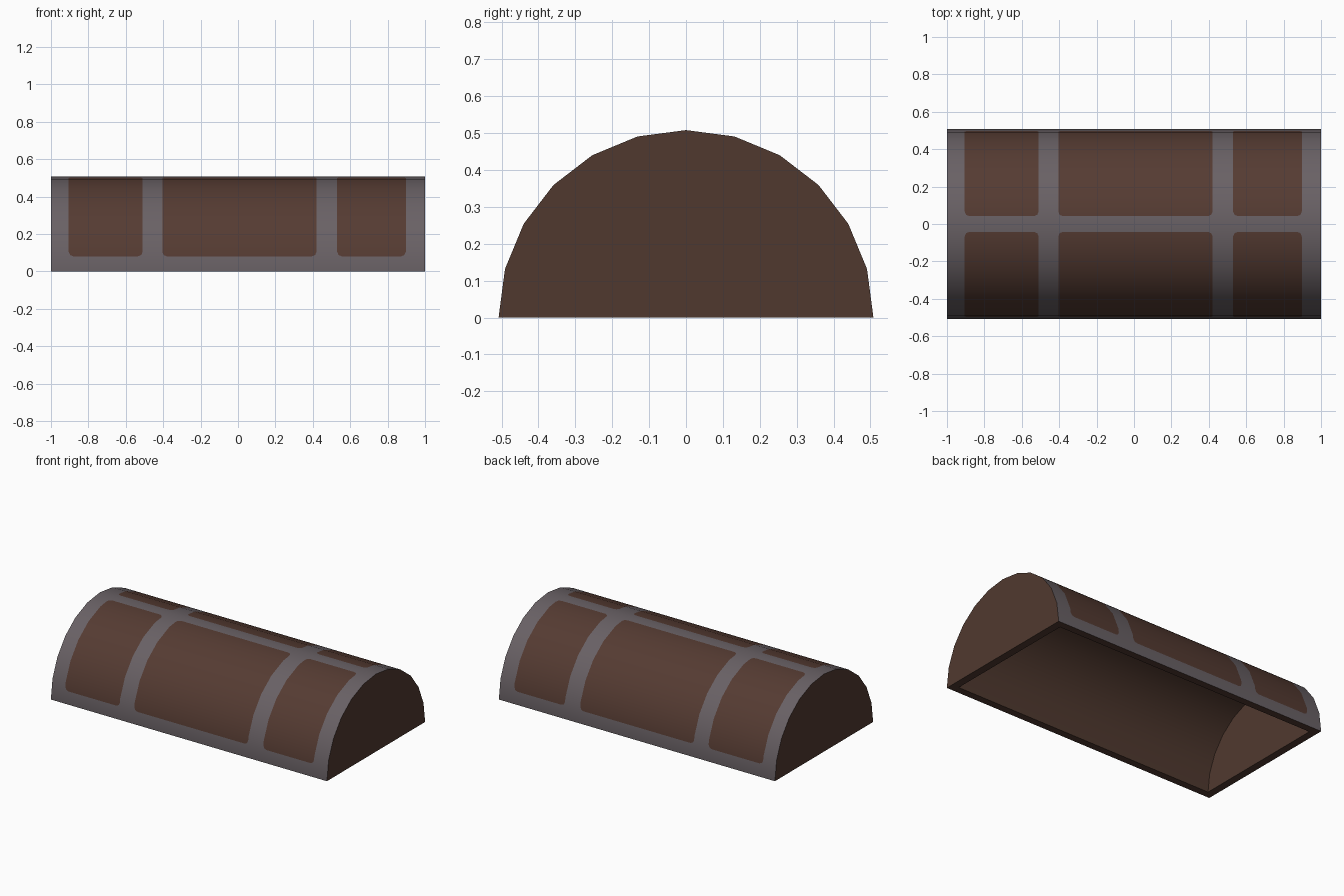
import bpy, bmesh, math

if "Cube" in bpy.data.objects:
    bpy.data.objects.remove(bpy.data.objects["Cube"])

R, R_IN = 0.508, 0.46        # outer and inner radius of the half barrel
L, L_IN = 1.0, 0.95          # outer and inner half length
STEP = 15                    # degrees per facet


def lin(c):
    c /= 255
    return c / 12.92 if c <= 0.04045 else ((c + 0.055) / 1.055) ** 2.4


def material(name, r, g, b):
    m = bpy.data.materials.new(name)
    m.diffuse_color = (lin(r), lin(g), lin(b), 1)
    m.use_nodes = True
    m.node_tree.nodes["Principled BSDF"].inputs["Base Color"].default_value = m.diffuse_color
    return m


def arc(deg, radius):
    """Point (y, z) on the 12-sided half round, 0 = front edge, 90 = top."""
    i = min(int(deg // STEP), 180 // STEP - 1)
    f = deg / STEP - i
    a, b = math.radians(i * STEP), math.radians((i + 1) * STEP)
    y = -radius * ((1 - f) * math.cos(a) + f * math.cos(b))
    z = radius * ((1 - f) * math.sin(a) + f * math.sin(b))
    return y, z


def finish(bm, name, mats):
    me = bpy.data.meshes.new(name)
    bm.to_mesh(me)
    bm.free()
    for m in mats:
        me.materials.append(m)
    ob = bpy.data.objects.new(name, me)
    bpy.context.collection.objects.link(ob)
    return ob


iron = material("grey_iron", 105, 97, 101)
panel = material("brown_panel", 85, 59, 50)
wood = material("brown_wood", 80, 57, 47)

# Curved lid surface: wood panels framed by iron bands, corners rounded
PX = [(-0.905, -0.51), (-0.405, 0.42), (0.53, 0.897)]
PT = [(9.2, 85.2), (94.8, 170.8)]
CX, CT = 0.025, 2.8


def breaks(spans, r, extra):
    s = set(extra)
    for a, b in spans:
        s |= {a, a + r, b - r, b}
    return sorted(s)


def place(v, spans, r):
    """None = outside, 0 = low corner strip, 1 = high strip, 2 = middle."""
    for a, b in spans:
        if a < v < b:
            return 0 if v < a + r else 1 if v > b - r else 2
    return None


xs = breaks(PX, CX, [-L, L])
ts = breaks(PT, CT, range(0, 181, STEP))
bm = bmesh.new()
grid = [[bm.verts.new((x, *arc(t, R))) for t in ts] for x in xs]


def face(verts, index):
    f = bm.faces.new(verts)
    f.material_index = index
    f.smooth = True


CORNER = {(0, 0): 0, (1, 0): 1, (1, 1): 2, (0, 1): 3}
for i in range(len(xs) - 1):
    for j in range(len(ts) - 1):
        q = [grid[i][j], grid[i + 1][j], grid[i + 1][j + 1], grid[i][j + 1]]
        key = (place((xs[i] + xs[i + 1]) / 2, PX, CX),
               place((ts[j] + ts[j + 1]) / 2, PT, CT))
        if key in CORNER:
            k = CORNER[key]
            c, a, p, b = (q[(k + n) % 4] for n in range(4))
            m = bm.verts.new(c.co.lerp(p.co, 0.29))
            face([c, a, m, b], 0)
            face([a, p, b, m], 1)
        else:
            face(q, 0 if None in key else 1)

lid = finish(bm, "banded_lid_surface", [iron, panel])
normals = []
for v in lid.data.vertices:
    d = math.hypot(v.co.y, v.co.z)
    normals.append((0, v.co.y / d, v.co.z / d))
lid.data.normals_split_custom_set_from_vertices(normals)

# Wooden body: end boards, hollow lining and bottom rim
bm = bmesh.new()
angles = range(0, 181, STEP)


def ring(x, r):
    return [bm.verts.new((x, *arc(t, r))) for t in angles]


o0, o1 = ring(-L, R), ring(L, R)
i0, i1 = ring(-L_IN, R_IN), ring(L_IN, R_IN)
bm.faces.new(o0)
bm.faces.new(o1[::-1])
bm.faces.new(i0[::-1])
bm.faces.new(i1)
for k in range(len(angles) - 1):
    f = bm.faces.new([i0[k], i0[k + 1], i1[k + 1], i1[k]])
    f.smooth = True
outer = [o0[0], o1[0], o1[-1], o0[-1]]
inner = [i0[0], i1[0], i1[-1], i0[-1]]
for k in range(4):
    n = (k + 1) % 4
    bm.faces.new([inner[k], inner[n], outer[n], outer[k]])
finish(bm, "wooden_lid_body", [wood])
